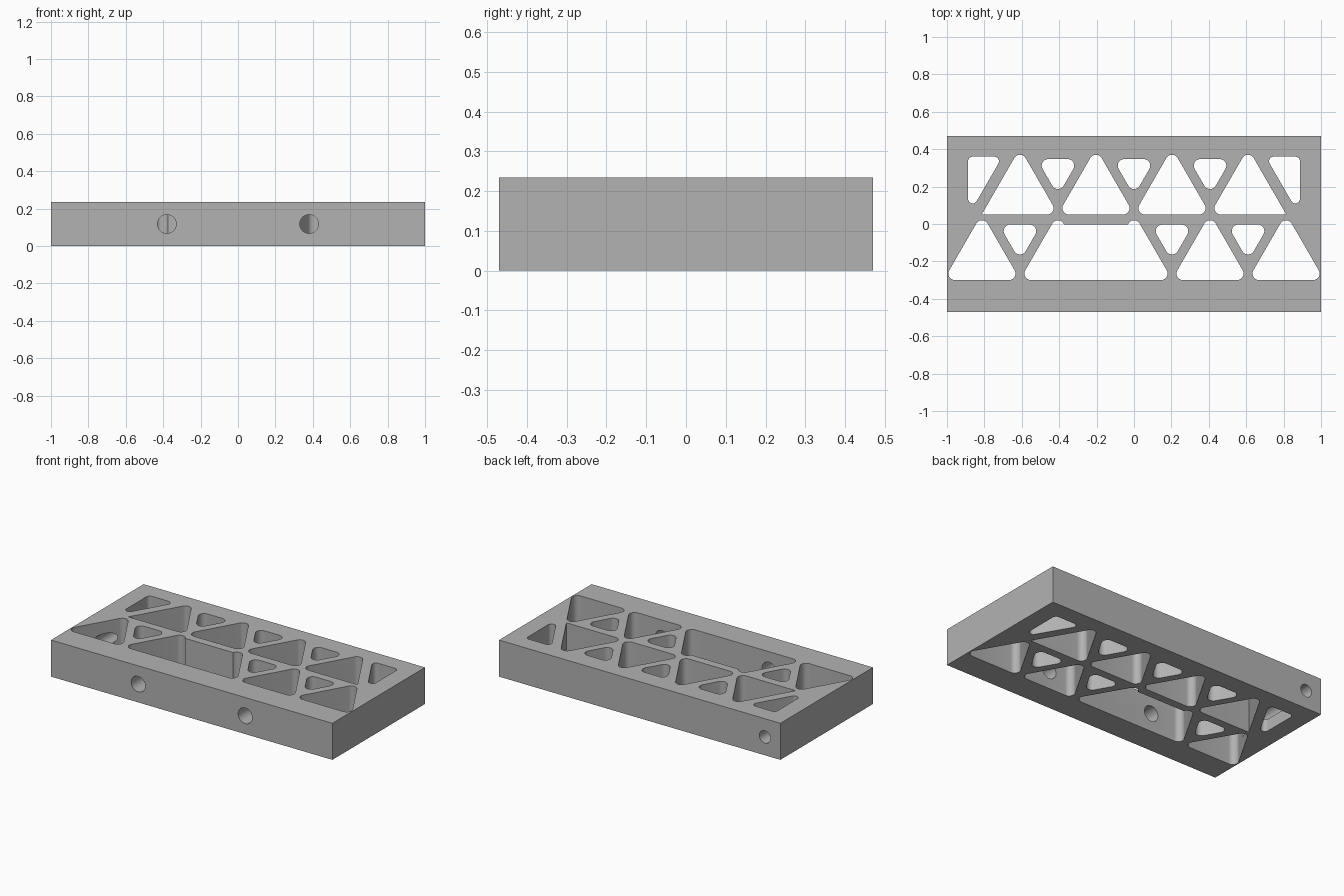
import bpy, bmesh, math
from mathutils import Vector

if "Cube" in bpy.data.objects:
    bpy.data.objects.remove(bpy.data.objects["Cube"])

HALF_Y, HEIGHT = 0.47, 0.235
R = 0.035                      # usual pocket corner radius
TAN60 = math.sqrt(3)

grey = bpy.data.materials.new("plain grey")
grey.diffuse_color = (0.45, 0.45, 0.45, 1)
grey.use_nodes = True
grey.node_tree.nodes["Principled BSDF"].inputs["Base Color"].default_value = grey.diffuse_color


def arc(cx, cy, r, a0, a1, n=10):
    """Points on an arc between two angles in degrees."""
    return [(cx + r * math.cos(math.radians(a0 + (a1 - a0) * i / n)),
             cy + r * math.sin(math.radians(a0 + (a1 - a0) * i / n))) for i in range(n + 1)]


def rounded(corners):
    """Outline of a polygon given as (x, y, radius) corners."""
    pts = []
    for i, (x, y, r) in enumerate(corners):
        p = Vector((x, y))
        if r == 0:
            pts.append((x, y))
            continue
        a = (Vector(corners[i - 1][:2]) - p).normalized()
        b = (Vector(corners[(i + 1) % len(corners)][:2]) - p).normalized()
        half = a.angle(b) / 2
        c = p + (a + b).normalized() * (r / math.sin(half))
        start = p + a * (r / math.tan(half)) - c
        end = p + b * (r / math.tan(half)) - c
        a0 = math.degrees(math.atan2(start.y, start.x))
        turn = math.degrees(math.atan2(end.y, end.x)) - a0
        turn = (turn + 180) % 360 - 180
        pts += arc(c.x, c.y, r, a0, a0 + turn)
    return pts


def triangle(cx, base, height, r_left=R, r_right=R):
    """Equilateral pocket; a negative height points it toward the front."""
    w = abs(height) / TAN60
    return rounded([(cx - w, base, r_left), (cx + w, base, r_right), (cx, base + height, R)])


def prism(bm, pts):
    verts = [bm.verts.new((x, y, -0.1)) for x, y in pts]
    face = bm.faces.new(verts)
    top = bmesh.ops.extrude_face_region(bm, geom=[face])["geom"]
    bmesh.ops.translate(bm, vec=(0, 0, HEIGHT + 0.2),
                        verts=[v for v in top if isinstance(v, bmesh.types.BMVert)])


def to_object(bm, name):
    bmesh.ops.recalc_face_normals(bm, faces=bm.faces)
    mesh = bpy.data.meshes.new(name)
    bm.to_mesh(mesh)
    bm.free()
    ob = bpy.data.objects.new(name, mesh)
    bpy.context.collection.objects.link(ob)
    mesh.materials.append(grey)
    return ob


# Slab
bm = bmesh.new()
bmesh.ops.create_cube(bm, size=1)
for v in bm.verts:
    v.co = (v.co.x * 2, v.co.y * 2 * HALF_Y, (v.co.z + 0.5) * HEIGHT)
slab = to_object(bm, "truss_slab")

# Pockets cut through from top to bottom
bm = bmesh.new()
BIG, SMALL, STEP = 0.355, 0.195, 0.4065
for cx in (-2 * STEP, STEP, 2 * STEP):                 # front row, large
    prism(bm, triangle(cx, -0.30, BIG))
for cx in (-1.5, 0.5, 1.5):                            # front row, small
    prism(bm, triangle(cx * STEP, -0.003, -SMALL))
for k in (-1.5, -0.5, 0.5, 1.5):                       # back row, large
    prism(bm, triangle(k * STEP, 0.05, BIG,
                       0 if k == -1.5 else R, 0 if k == 1.5 else R))
for cx in (-STEP, 0, STEP):                            # back row, small
    prism(bm, triangle(cx, 0.347, -SMALL))
for s in (-1, 1):                                      # back corner pockets
    prism(bm, rounded([(s * 0.887, 0.36, 0.0245), (s * 0.704, 0.36, 0.0245),
                       (s * 0.887, 0.043, 0.0245)]))
# Wide pocket: two large triangles merged with the space between them
w, inset = BIG / TAN60, R * TAN60
apex_y, base_y = -0.30 + BIG - 2 * R, -0.30 + R
prism(bm, arc(-STEP - w + inset, base_y, R, 270, 150)
      + arc(-STEP, apex_y, R, 150, 20) + arc(0, apex_y, R, 160, 30)
      + arc(w - inset, base_y, R, 30, -90))
pockets = to_object(bm, "pocket_cutter")

# Drilled holes: two in the front wall, two long ones from the back
bm = bmesh.new()
for x, r, y0, y1 in ((0.38, 0.05, -0.6, -0.22), (0.89, 0.04, -0.2, 0.6)):
    for s in (-1, 1):
        made = bmesh.ops.create_cone(bm, cap_ends=True, segments=32, radius1=r, radius2=r,
                                     depth=y1 - y0)["verts"]
        for v in made:
            v.co = (v.co.x + s * x, v.co.z + (y0 + y1) / 2, v.co.y + HEIGHT / 2)
drills = to_object(bm, "drill_cutter")

bpy.context.view_layer.objects.active = slab
for cutter in (pockets, drills):
    mod = slab.modifiers.new("cut", 'BOOLEAN')
    mod.operation, mod.solver, mod.object = 'DIFFERENCE', 'EXACT', cutter
    bpy.ops.object.modifier_apply(modifier=mod.name)
for cutter in (pockets, drills):
    bpy.data.objects.remove(cutter)

slab.select_set(True)
bpy.ops.object.shade_smooth_by_angle(angle=math.radians(30))
